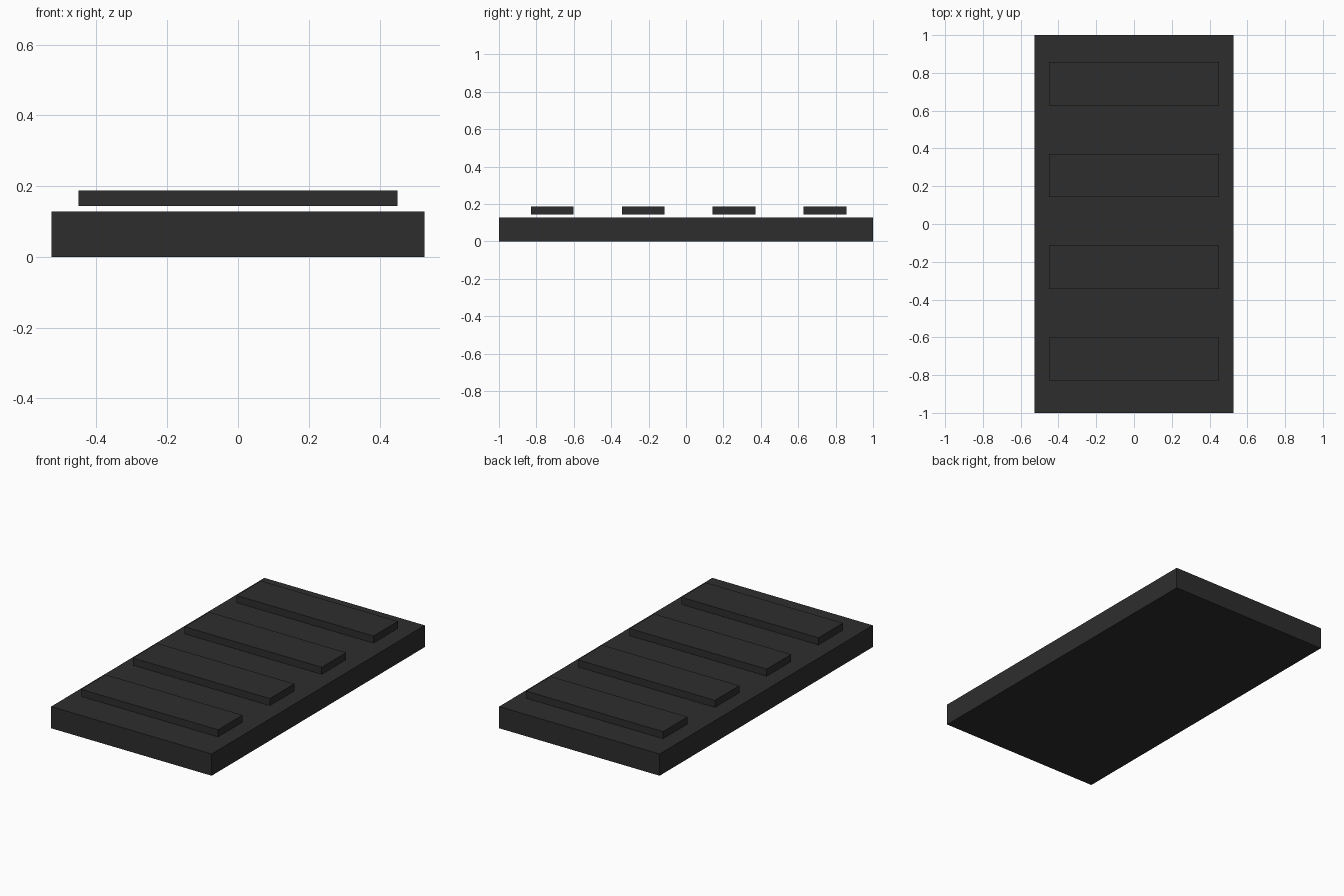
import bpy

# Remove the default cube
cube = bpy.data.objects.get("Cube")
if cube:
    bpy.data.objects.remove(cube, do_unlink=True)

# Single dark material
dark = bpy.data.materials.new("charcoal")
dark.use_nodes = True
colour = (0.027, 0.027, 0.027, 1)
dark.diffuse_color = colour
dark.node_tree.nodes["Principled BSDF"].inputs["Base Color"].default_value = colour


def box(name, size, centre):
    bpy.ops.mesh.primitive_cube_add(size=1, location=centre)
    obj = bpy.context.object
    obj.name = name
    obj.scale = size
    bpy.ops.object.transform_apply(location=False, rotation=False, scale=True)
    obj.data.materials.append(dark)
    return obj


# Solid base slab
box("base_slab", (1.054, 2, 0.129), (0, 0, 0.0645))

# Four cross slats hovering just above the slab, evenly spaced
SLAT_PITCH = 0.486
for i in range(4):
    y = 0.014 + (i - 1.5) * SLAT_PITCH
    box(f"slat_{i + 1}", (0.9, 0.229, 0.043), (0, y, 0.1655))
